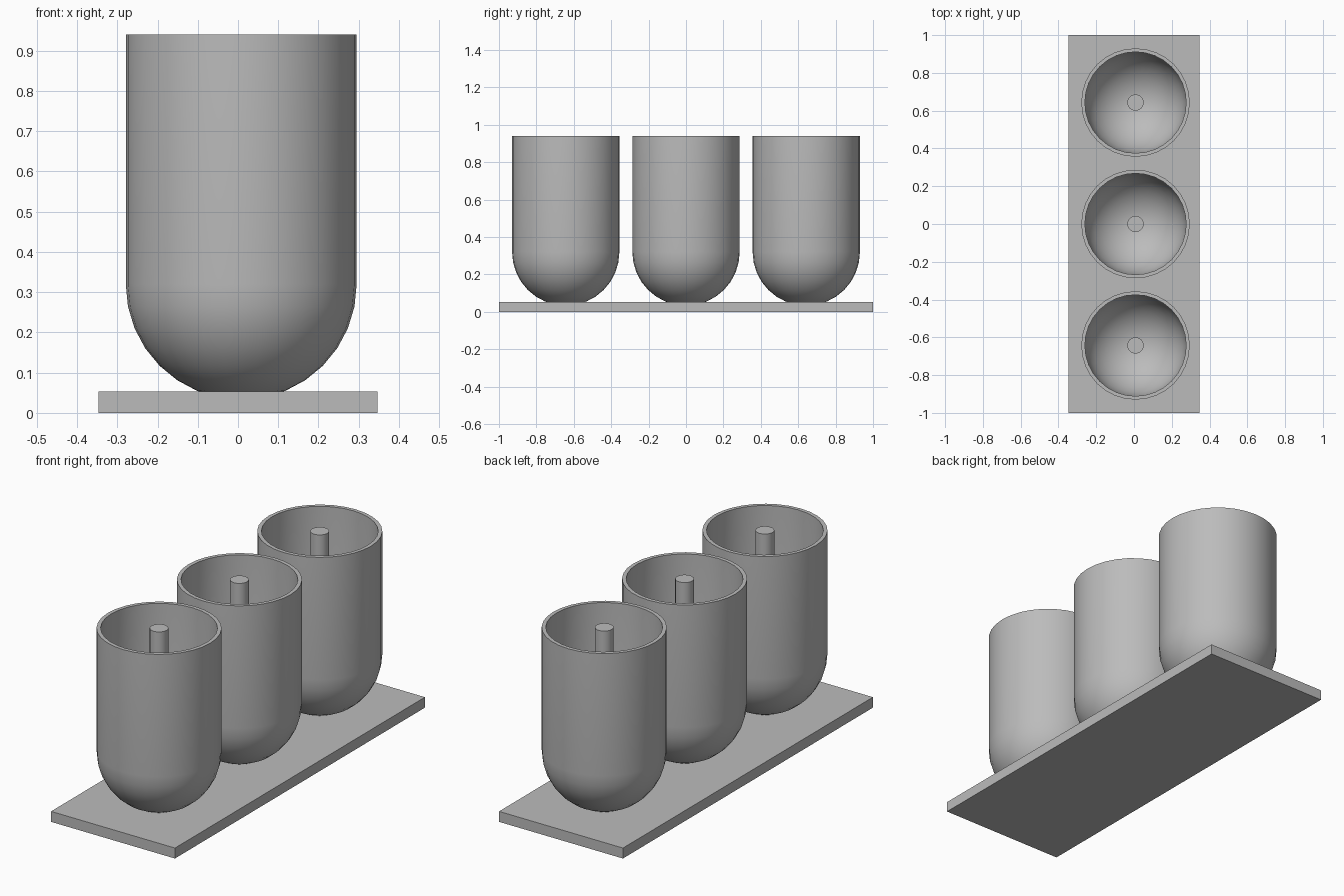
import bpy, bmesh, math

cube = bpy.data.objects.get("Cube")
if cube:
    bpy.data.objects.remove(cube, do_unlink=True)

# Single grey material
grey = bpy.data.materials.new("plain_grey")
grey.use_nodes = True
color = (0.5, 0.5, 0.5, 1)
grey.diffuse_color = color
grey.node_tree.nodes["Principled BSDF"].inputs["Base Color"].default_value = color

BASE_TOP, RIM, DOME_Z = 0.053, 0.94, 0.32
OUTER, INNER, ROD = 0.287, 0.268, 0.043
CUP_X, SPACING = 0.008, 0.643


def add_object(name, bm, location, smooth=True):
    bmesh.ops.recalc_face_normals(bm, faces=bm.faces)
    mesh = bpy.data.meshes.new(name)
    bm.to_mesh(mesh)
    bm.free()
    mesh.materials.append(grey)
    obj = bpy.data.objects.new(name, mesh)
    bpy.context.collection.objects.link(obj)
    obj.location = location
    if smooth:
        bpy.ops.object.select_all(action="DESELECT")
        obj.select_set(True)
        bpy.context.view_layer.objects.active = obj
        bpy.ops.object.shade_smooth_by_angle(angle=math.radians(35))
    return obj


def lathe(profile, segments):
    bm = bmesh.new()
    verts = [bm.verts.new((r, 0, z)) for r, z in profile]
    edges = [bm.edges.new(pair) for pair in zip(verts, verts[1:])]
    bmesh.ops.spin(bm, geom=verts + edges, cent=(0, 0, 0), axis=(0, 0, 1),
                   angle=math.tau, steps=segments, use_merge=True)
    bmesh.ops.remove_doubles(bm, verts=bm.verts, dist=0.0001)
    return bm


def dome(radius, steps=8):
    # Quarter circle from the bottom pole up to the straight wall
    angles = [math.pi / 2 * i / steps for i in range(steps + 1)]
    return [(radius * math.sin(a), DOME_Z - radius * math.cos(a)) for a in angles]


# Base plate
bm = bmesh.new()
bmesh.ops.create_cube(bm, size=1)
bmesh.ops.scale(bm, verts=bm.verts, vec=(0.694, 2, BASE_TOP))
add_object("base_plate", bm, (0, 0, BASE_TOP / 2), smooth=False)

# Round-bottomed cups, each with a central rod
cup_profile = dome(OUTER) + [(OUTER, RIM), (INNER, RIM)] + dome(INNER)[::-1]
rod_profile = [(0, BASE_TOP - 0.01), (ROD, BASE_TOP - 0.01), (ROD, RIM), (0, RIM)]
for label, side in (("front", -1), ("middle", 0), ("back", 1)):
    place = (CUP_X, side * SPACING, 0)
    add_object(label + "_cup", lathe(cup_profile, 32), place)
    add_object(label + "_rod", lathe(rod_profile, 24), place)
